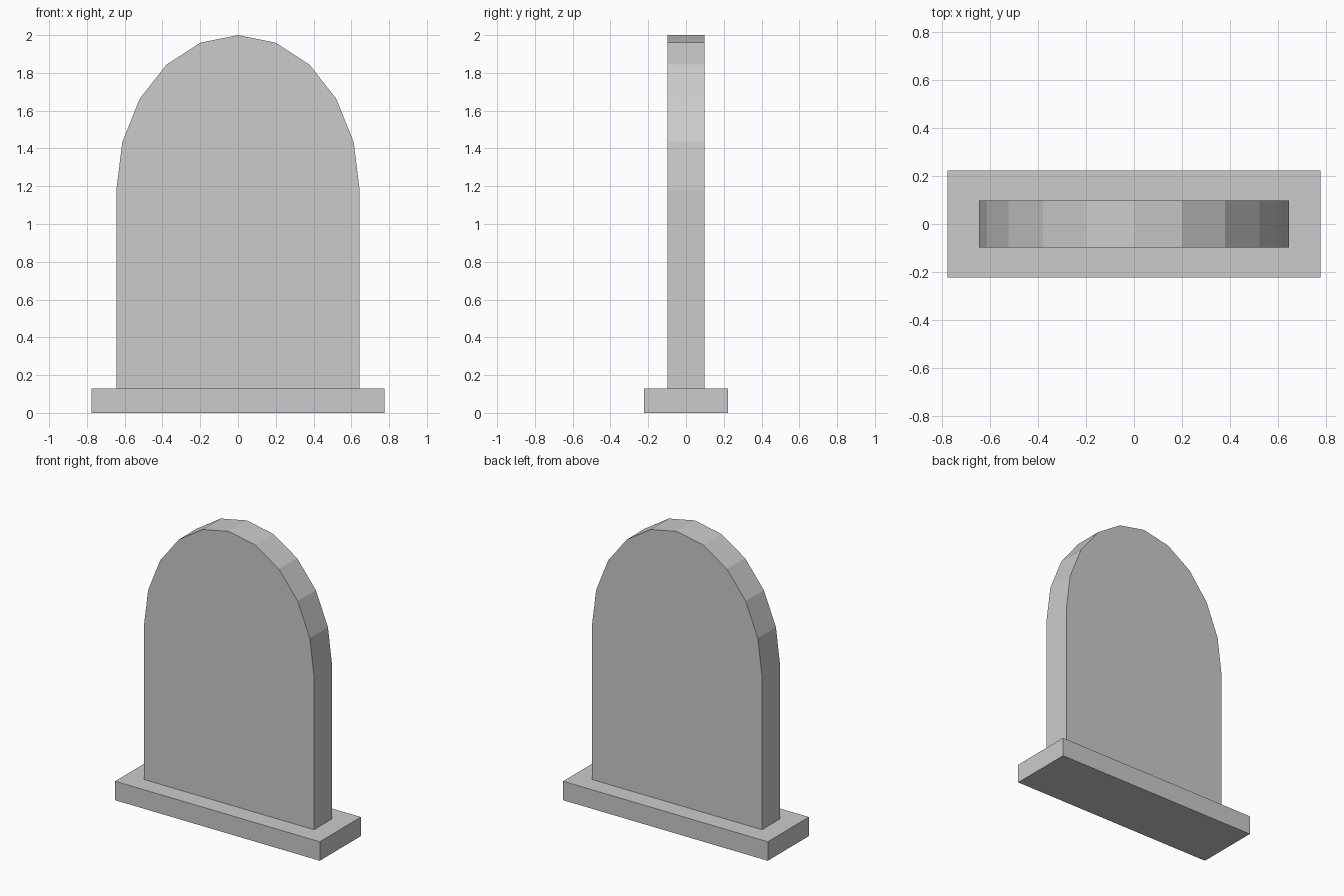
import bpy, bmesh
from math import sin, cos, pi

cube = bpy.data.objects.get("Cube")
if cube:
    bpy.data.objects.remove(cube, do_unlink=True)

# Single stone colour
stone = bpy.data.materials.new("grey_stone")
stone.use_nodes = True
colour = (0.6, 0.6, 0.6, 1)
stone.diffuse_color = colour
stone.node_tree.nodes["Principled BSDF"].inputs["Base Color"].default_value = colour


def extrude_profile(name, profile, half_depth):
    """Extrude an x-z outline evenly to the front and back."""
    bm = bmesh.new()
    face = bm.faces.new([bm.verts.new((x, -half_depth, z)) for x, z in profile])
    result = bmesh.ops.extrude_face_region(bm, geom=[face])
    back = [v for v in result["geom"] if isinstance(v, bmesh.types.BMVert)]
    bmesh.ops.translate(bm, verts=back, vec=(0, 2 * half_depth, 0))
    bmesh.ops.recalc_face_normals(bm, faces=bm.faces)
    mesh = bpy.data.meshes.new(name)
    bm.to_mesh(mesh)
    bm.free()
    mesh.materials.append(stone)
    obj = bpy.data.objects.new(name, mesh)
    bpy.context.collection.objects.link(obj)
    return obj


# Rectangular plinth
base_w, base_h = 0.775, 0.13
extrude_profile("base_plinth", [(-base_w, 0), (base_w, 0), (base_w, base_h), (-base_w, base_h)], 0.222)

# Upright slab with a faceted elliptical arch
half_w, spring, rise, segments = 0.644, 1.18, 0.82, 10
arch = [(half_w * cos(pi * i / segments), spring + rise * sin(pi * i / segments))
        for i in range(segments + 1)]
extrude_profile("arched_slab", [(-half_w, base_h), (half_w, base_h)] + arch, 0.098)
